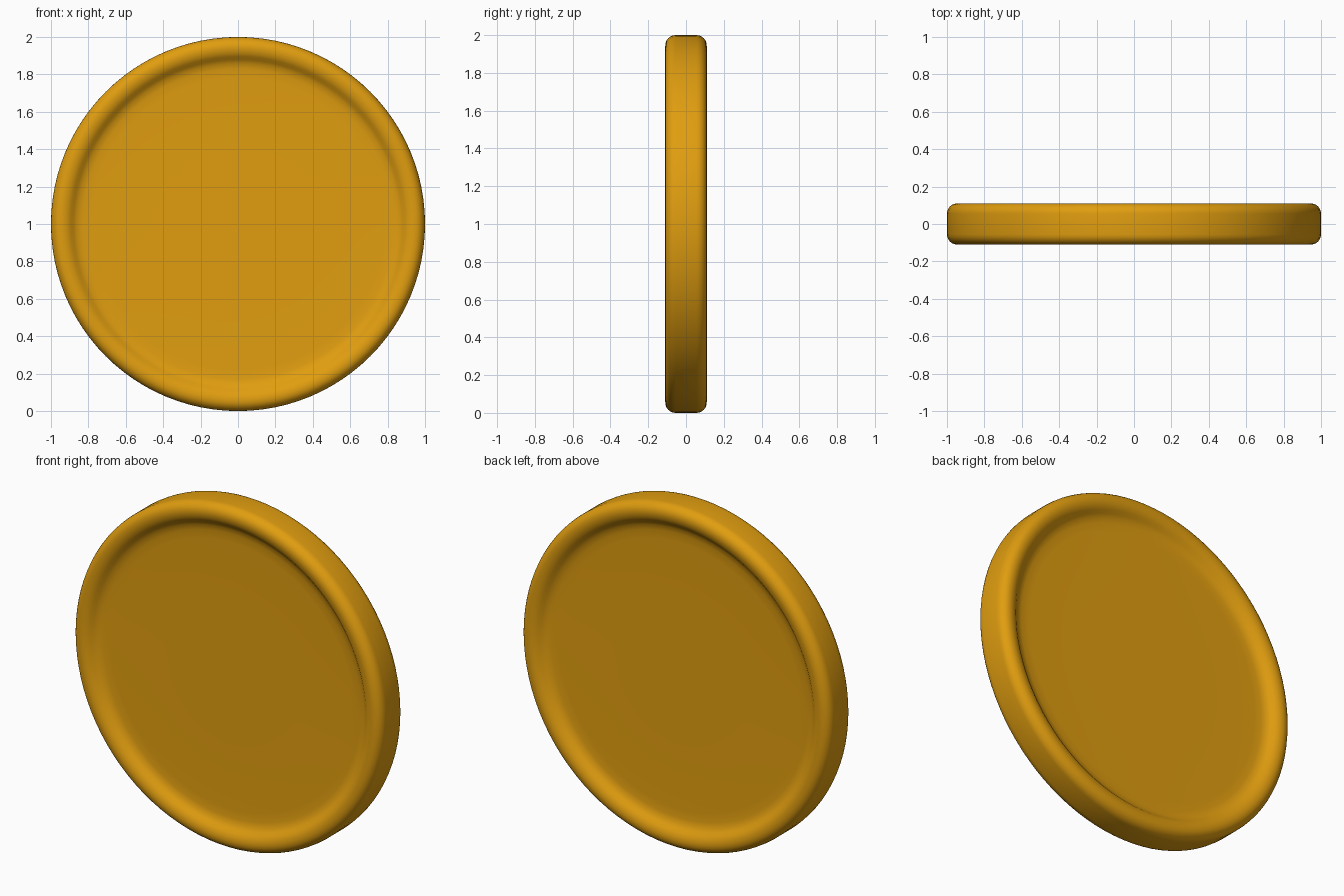
import bpy, bmesh, math

if "Cube" in bpy.data.objects:
    bpy.data.objects.remove(bpy.data.objects["Cube"])

SIDES = 96

# Half cross-section (radius, half thickness), from recessed face over the rim to the edge
half = [(0.4, 0.058), (0.78, 0.058), (0.83, 0.06), (0.86, 0.066), (0.88, 0.079),
        (0.895, 0.093), (0.915, 0.105), (0.94, 0.11)]
# Rounded outer corner
for i in range(1, 7):
    a = math.radians(90 - 15 * i)
    half.append((0.945 + 0.055 * math.cos(a), 0.055 + 0.055 * math.sin(a)))
profile = [(r, -y) for r, y in half] + [(r, y) for r, y in reversed(half)]

# Lathe the profile around the y axis
bm = bmesh.new()
rings = []
for r, y in profile:
    rings.append([bm.verts.new((r * math.cos(2 * math.pi * k / SIDES), y,
                                1 + r * math.sin(2 * math.pi * k / SIDES)))
                  for k in range(SIDES)])
for a, b in zip(rings, rings[1:]):
    for k in range(SIDES):
        n = (k + 1) % SIDES
        bm.faces.new((a[k], a[n], b[n], b[k]))

# Close both faces with a fan to the centre
for ring, y in ((rings[0], -0.058), (rings[-1], 0.058)):
    c = bm.verts.new((0, y, 1))
    for k in range(SIDES):
        bm.faces.new((c, ring[k], ring[(k + 1) % SIDES]))
bmesh.ops.recalc_face_normals(bm, faces=bm.faces)

mesh = bpy.data.meshes.new("coin")
bm.to_mesh(mesh)
bm.free()
coin = bpy.data.objects.new("coin", mesh)
bpy.context.collection.objects.link(coin)

# Smooth shading and gold colour
for p in mesh.polygons:
    p.use_smooth = True
gold = bpy.data.materials.new("gold")
gold.diffuse_color = (0.75, 0.34, 0.005, 1)
gold.use_nodes = True
gold.node_tree.nodes["Principled BSDF"].inputs["Base Color"].default_value = gold.diffuse_color
mesh.materials.append(gold)
